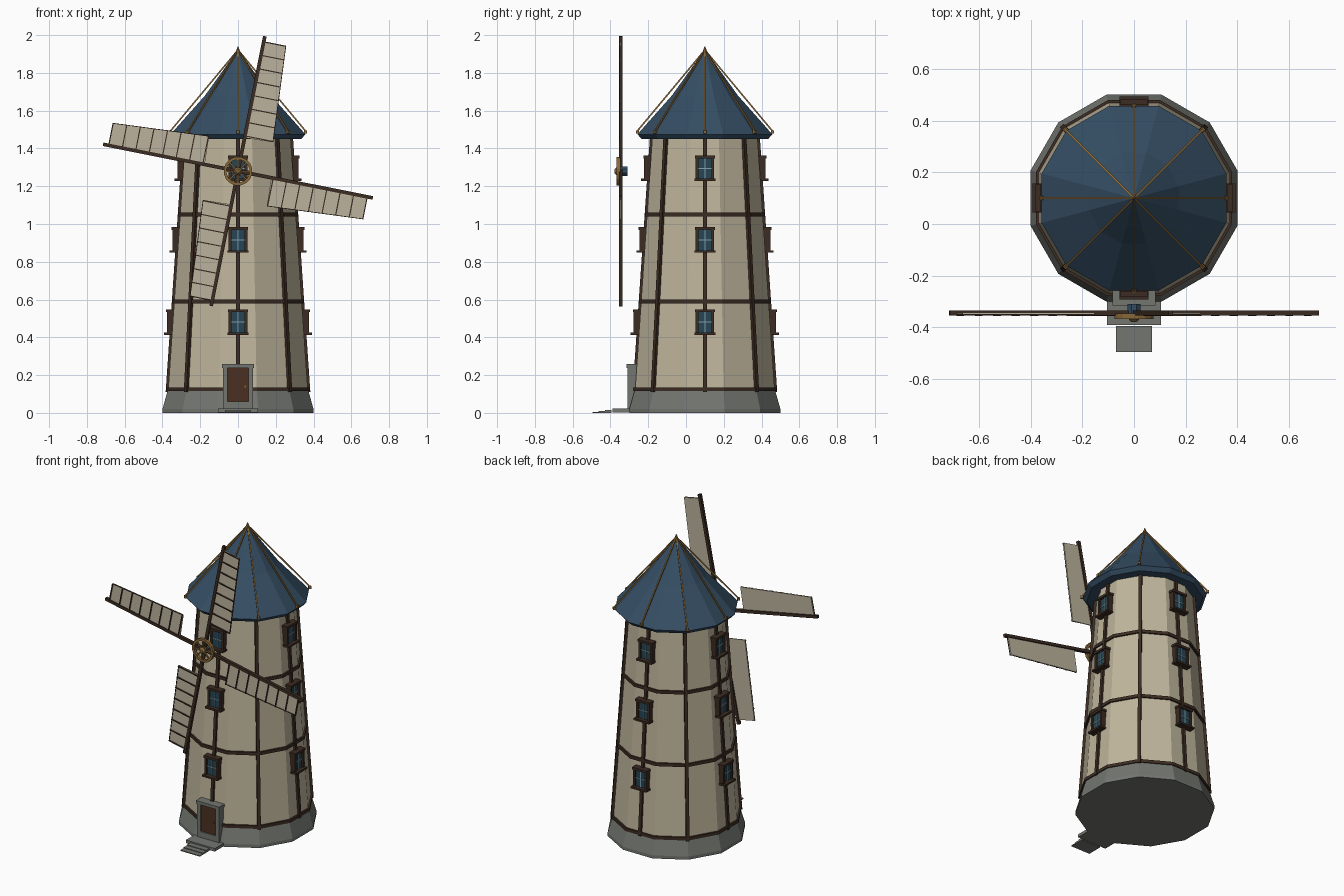
import bpy, bmesh
from math import radians, cos, pi, sin
from mathutils import Matrix, Vector

if "Cube" in bpy.data.objects:
    bpy.data.objects.remove(bpy.data.objects["Cube"])

CENTRE = Matrix.Translation((0, 0.1, 0))
SIDES = 12


def material(name, rgb):
    m = bpy.data.materials.new(name)
    m.diffuse_color = (*rgb, 1)
    m.use_nodes = True
    m.node_tree.nodes["Principled BSDF"].inputs["Base Color"].default_value = m.diffuse_color
    return m


PLASTER = material("plaster", (0.52, 0.46, 0.33))
STONE = material("stone", (0.17, 0.18, 0.16))
WOOD = material("dark_wood", (0.045, 0.025, 0.016))
DOOR = material("door_wood", (0.07, 0.03, 0.015))
SLATE = material("slate", (0.035, 0.075, 0.125))
GLASS = material("glass", (0.02, 0.06, 0.09))
PALE = material("pale_bar", (0.2, 0.36, 0.42))
BRASS = material("brass", (0.25, 0.14, 0.04))
CLOTH = material("cloth", (0.50, 0.45, 0.34))


def finish(name, bm, mat):
    bmesh.ops.recalc_face_normals(bm, faces=bm.faces)
    me = bpy.data.meshes.new(name)
    bm.to_mesh(me)
    bm.free()
    me.materials.append(mat)
    ob = bpy.data.objects.new(name, me)
    bpy.context.collection.objects.link(ob)
    return ob


def box(bm, lo, hi, mat=Matrix()):
    lo, hi = Vector(lo), Vector(hi)
    m = mat @ Matrix.Translation((lo + hi) / 2) @ Matrix.Diagonal((*(hi - lo), 1))
    bmesh.ops.create_cube(bm, size=1, matrix=m)


def beam(bm, p, q, w, mat=Matrix()):
    """Square bar from p to q."""
    p, q = Vector(p), Vector(q)
    d = q - p
    rot = d.to_track_quat('Z', 'Y').to_matrix().to_4x4()
    m = mat @ Matrix.Translation((p + q) / 2) @ rot @ Matrix.Diagonal((w, w, d.length, 1))
    bmesh.ops.create_cube(bm, size=1, matrix=m)


def lathe(bm, profile, mat=CENTRE, n=SIDES, closed=False):
    """Faceted solid from (flat radius, z) points; closed makes a ring."""
    rings = []
    for r, z in profile:
        c = r / cos(pi / n)
        rings.append([bm.verts.new(mat @ Vector((c * cos((k + .5) * 2 * pi / n),
                                                 c * sin((k + .5) * 2 * pi / n), z)))
                      for k in range(n)])
    pairs = list(zip(rings, rings[1:]))
    if closed:
        pairs.append((rings[-1], rings[0]))
    for a, b in pairs:
        for k in range(n):
            j = (k + 1) % n
            bm.faces.new((a[k], a[j], b[j], b[k]))
    if not closed:
        bm.faces.new(rings[0])
        bm.faces.new(rings[-1])


def wall(z):
    return 0.37 - 0.092 * (z - 0.11) / 1.35


def side(deg):
    return CENTRE @ Matrix.Rotation(radians(deg), 4, 'Z')


# Tower body and stone base
bm = bmesh.new()
lathe(bm, [(wall(0.10), 0.10), (wall(1.46), 1.46)])
finish("tower_wall", bm, PLASTER)
bm = bmesh.new()
lathe(bm, [(0.40, 0), (0.40, 0.02), (0.373, 0.115)])
finish("stone_base", bm, STONE)

# Roof with slightly concave slopes
bm = bmesh.new()
lathe(bm, [(0.335, 1.45), (0.357, 1.475), (0.175, 1.68), (0.006, 1.915)])
finish("roof", bm, SLATE)

# Timber posts and horizontal bands
bm = bmesh.new()
for k in range(8):
    f = 1 / cos(radians(15)) if k % 2 else 1
    beam(bm, (0, -wall(0.11) * f - 0.003, 0.11), (0, -wall(1.46) * f - 0.003, 1.46), 0.02, side(45 * k))
finish("timber_posts", bm, WOOD)
bm = bmesh.new()
for z in (0.125, 0.59, 1.05):
    r = wall(z)
    lathe(bm, [(r - 0.01, z - 0.01), (r + 0.01, z - 0.01), (r + 0.01, z + 0.01), (r - 0.01, z + 0.01)],
          closed=True)
finish("timber_bands", bm, WOOD)

# Roof ribs and finial
bm = bmesh.new()
for k in range(8):
    r = 0.378 if k % 2 else 0.362
    beam(bm, (0, -r, 1.487), (0, -0.003, 1.918), 0.008, side(45 * k))
    box(bm, (-0.008, -r - 0.004, 1.478), (0.008, -r + 0.012, 1.494), side(45 * k))
lathe(bm, [(0.012, 1.895), (0.011, 1.915), (0.002, 1.94)], n=8)
finish("roof_ribs", bm, BRASS)

# Windows: three on each of the four main sides
frame, glass, bars = bmesh.new(), bmesh.new(), bmesh.new()
for k in range(4):
    m = side(90 * k)
    for z in (0.48, 0.915, 1.295):
        y = -wall(z)
        for s in (-1, 1):
            box(frame, (s * 0.042 - 0.007, y - 0.032, z - 0.06), (s * 0.042 + 0.007, y + 0.02, z + 0.06), m)
        box(frame, (-0.053, y - 0.037, z + 0.053), (0.053, y + 0.02, z + 0.068), m)
        box(frame, (-0.056, y - 0.048, z - 0.067), (0.056, y + 0.01, z - 0.055), m)
        box(glass, (-0.038, y - 0.022, z - 0.056), (0.038, y + 0.01, z + 0.056), m)
        box(bars, (-0.0025, y - 0.026, z - 0.055), (0.0025, y - 0.02, z + 0.053), m)
        box(bars, (-0.036, y - 0.026, z - 0.0025), (0.036, y - 0.02, z + 0.0025), m)
finish("window_frames", frame, WOOD)
finish("window_glass", glass, GLASS)
finish("window_bars", bars, PALE)

# Door with stone surround
bm = bmesh.new()
for s in (-1, 1):
    box(bm, (s * 0.068 - 0.012, -0.31, 0.015), (s * 0.068 + 0.012, -0.25, 0.24))
box(bm, (-0.084, -0.315, 0.238), (0.084, -0.25, 0.258))
box(bm, (-0.06, -0.31, 0.015), (0.06, -0.25, 0.06))
finish("door_surround", bm, STONE)
bm = bmesh.new()
box(bm, (-0.057, -0.302, 0.055), (0.057, -0.26, 0.24))
finish("door", bm, DOOR)
bm = bmesh.new()
box(bm, (0.034, -0.309, 0.135), (0.043, -0.3, 0.144))
finish("door_handle", bm, BRASS)

# Landing and shallow steps
bm = bmesh.new()
box(bm, (-0.105, -0.39, 0.002), (0.105, -0.29, 0.022))
for i in range(3):
    box(bm, (-0.07, -0.495 + 0.033 * i, 0), (0.07, -0.395, 0.006 + 0.005 * i))
finish("steps", bm, STONE)

# Four sails turned about the hub
spars, cloth, slats = bmesh.new(), bmesh.new(), bmesh.new()
hub = Matrix.Translation((0, -0.345, 1.28))
for k in range(4):
    m = hub @ Matrix.Rotation(radians(11.25 + 90 * k), 4, 'Y')
    beam(spars, (0, 0, 0.0), (0, 0, 0.728), 0.019, m)
    outline = [(0.004, 0.18), (0.153, 0.186), (0.121, 0.70), (0.004, 0.70)]
    front = [cloth.verts.new(m @ Vector((x, -0.004, z))) for x, z in outline]
    back = [cloth.verts.new(m @ Vector((x, 0.002, z))) for x, z in outline]
    cloth.faces.new(front)
    cloth.faces.new(back)
    for i in range(4):
        j = (i + 1) % 4
        cloth.faces.new((front[i], front[j], back[j], back[i]))
    beam(slats, (0.151, -0.005, 0.186), (0.119, -0.005, 0.70), 0.004, m)
    for i in range(8):
        z = 0.19 + i * 0.0725
        beam(slats, (0, -0.008, z), (0.153 - 0.062 * (z - 0.186), -0.008, z), 0.006, m)
finish("sail_spars", spars, WOOD)
finish("sail_cloth", cloth, CLOTH)
finish("sail_slats", slats, WOOD)

# Hub: wheel rim, eight-point spokes and short axle
face = hub @ Matrix.Rotation(pi / 2, 4, 'X')
bm = bmesh.new()
lathe(bm, [(0.06, 0.002), (0.075, 0.002), (0.075, 0.022), (0.06, 0.022)], face, 16, True)
for k in range(8):
    m = hub @ Matrix.Rotation(radians(45 * k), 4, 'Y')
    beam(bm, (0, -0.018, 0), (0, -0.016, 0.064), 0.008, m)
lathe(bm, [(0.02, 0.0), (0.02, 0.024), (0.01, 0.034)], face, 8)
finish("hub_wheel", bm, BRASS)
bm = bmesh.new()
lathe(bm, [(0.025, -0.035), (0.025, 0.008)], face, 8)
finish("axle", bm, SLATE)
